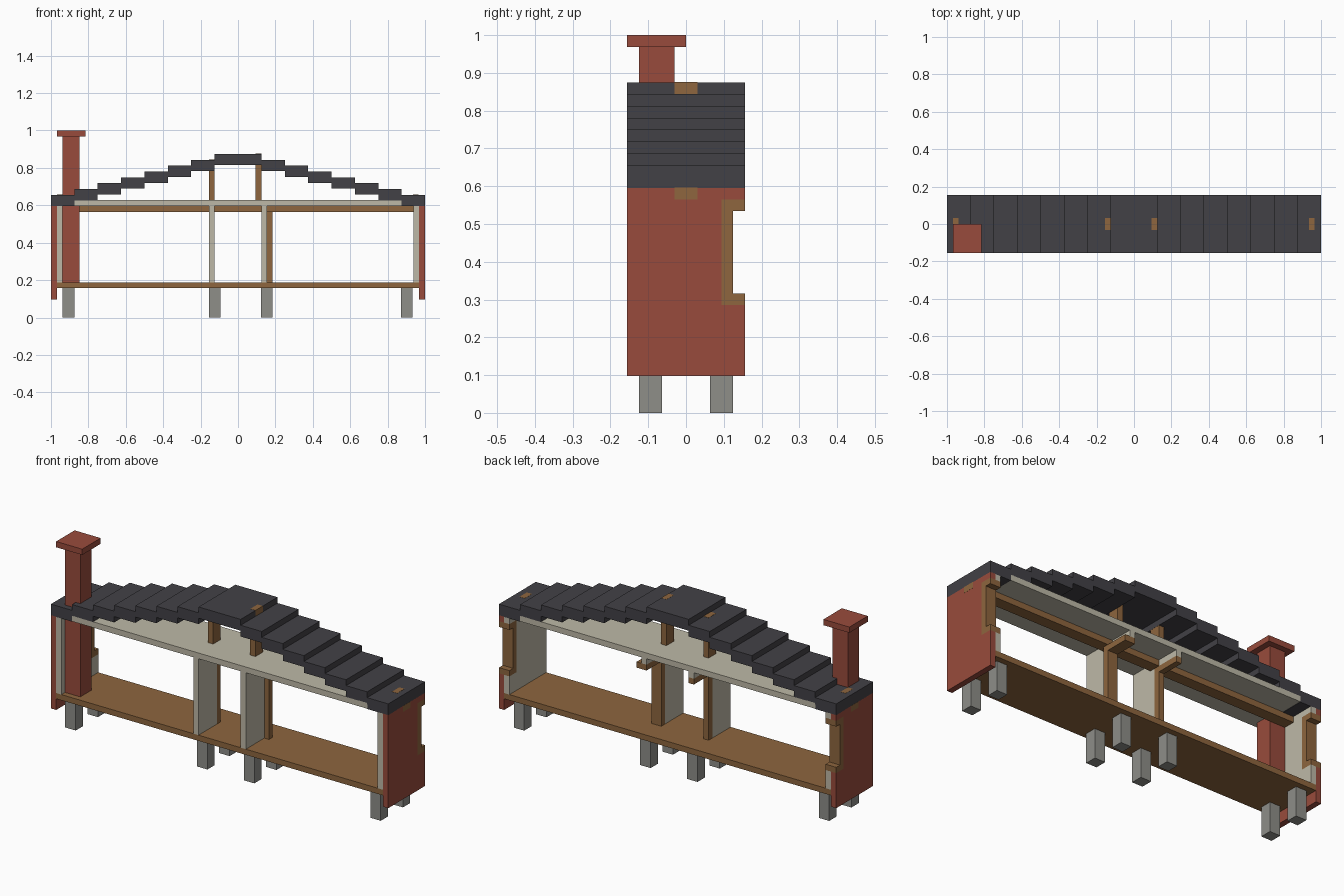
import bpy, bmesh

cube = bpy.data.objects.get("Cube")
if cube:
    bpy.data.objects.remove(cube, do_unlink=True)


def material(name, rgb):
    lin = [((c / 255 + 0.055) / 1.055) ** 2.4 for c in rgb] + [1]
    m = bpy.data.materials.new(name)
    m.use_nodes = True
    m.diffuse_color = lin
    bsdf = next(n for n in m.node_tree.nodes if n.type == 'BSDF_PRINCIPLED')
    bsdf.inputs["Base Color"].default_value = lin
    bsdf.inputs["Roughness"].default_value = 0.9
    return m


SLATE = material("dark_slate", (66, 65, 70))
BRICK = material("red_brick", (153, 75, 60))
WOOD = material("brown_wood", (142, 102, 62))
CREAM = material("cream_plaster", (190, 185, 167))
STONE = material("grey_stone", (142, 142, 137))


def make_object(name, bm, mat):
    bmesh.ops.recalc_face_normals(bm, faces=bm.faces)
    me = bpy.data.meshes.new(name)
    bm.to_mesh(me)
    bm.free()
    me.materials.append(mat)
    ob = bpy.data.objects.new(name, me)
    bpy.context.collection.objects.link(ob)
    return ob


def boxes(name, mat, *ranges):
    """Each range is ((x0, x1), (y0, y1), (z0, z1))."""
    bm = bmesh.new()
    for r in ranges:
        for v in bmesh.ops.create_cube(bm, size=1)["verts"]:
            v.co = [lo + (c + 0.5) * (hi - lo) for c, (lo, hi) in zip(v.co, r)]
    return make_object(name, bm, mat)


def slab(name, mat, x0, x1, profile):
    """Extrude a (y, z) outline from x0 to x1."""
    bm = bmesh.new()
    face = bm.faces.new([bm.verts.new((x0, y, z)) for y, z in profile])
    new = bmesh.ops.extrude_face_region(bm, geom=[face])["geom"]
    bmesh.ops.translate(bm, vec=(x1 - x0, 0, 0),
                        verts=[v for v in new if isinstance(v, bmesh.types.BMVert)])
    return make_object(name, bm, mat)


D = 0.156                       # half depth of the house
FLOOR, EAVES = 0.1875, 0.597    # floor top and wall top
W0, W1 = 0.285, 0.565           # window frame bottom and top
T = 0.031                       # board thickness

# Stepped roof: mirrored tiles rising to a wide ridge tile
tiles = []
for i in range(7):
    a, b, top = 1 - 0.125 * i, 0.875 - 0.125 * i, 0.656 + 0.03125 * i
    for lo, hi in ((b, a), (-a, -b)):
        tiles.append(((lo, hi), (-D, D), (top - 0.0605, top)))
tiles.append(((-0.125, 0.125), (-D, D), (0.8145, 0.875)))
boxes("roof_tiles", SLATE, *tiles)

# Floor, ceiling and the beam under the ceiling
boxes("floor", WOOD, ((-0.969, 0.969), (-D, D), (0.157, FLOOR)))
boxes("ceiling", CREAM, ((-0.876, 0.876), (-D, D), (EAVES, 0.628)))
boxes("ceiling_beam", WOOD, ((-1.0005, 1.0005), (-T, T), (W1, EAVES)))

# Stone piers
boxes("foundation_piers", STONE,
      *[((x - T, x + T), (y - T, y + T), (0, 0.158))
        for x in (-0.906, -0.125, 0.153, 0.903) for y in (-0.094, 0.094)])


# End walls: brick outside, plaster inside, notched for the open window
def end_wall(z0):
    return [(-D, z0), (D, z0), (D, W0), (0.094, W0), (0.094, W1),
            (D, W1), (D, EAVES), (-D, EAVES)]


frame = [(0.094, W0), (D, W0), (D, W0 + T), (0.124, W0 + T),
         (0.124, W1 - T), (D, W1 - T), (D, W1), (0.094, W1)]
for s, side in ((1, "left"), (-1, "right")):
    slab(f"{side}_brick_wall", BRICK, s * 0.969, s * 1.0, end_wall(0.097))
    slab(f"{side}_plaster_wall", CREAM, s * 0.938, s * 0.969, end_wall(FLOOR))
    slab(f"{side}_window_frame", WOOD, s * 0.938, s * 1.0, frame)

# Inner partitions with a door frame towards the back
partition = [(-D, FLOOR), (0, FLOOR), (0, W1), (D, W1), (D, EAVES), (-D, EAVES)]
door = [(0, FLOOR), (T, FLOOR), (T, W1 - T), (D, W1 - T), (D, W1), (0, W1)]
for side, x0, x1, door_x1 in (("left", 0.125, 0.156, 0.184),
                              ("right", -0.156, -0.125, -0.125)):
    slab(f"{side}_partition", CREAM, x0, x1, partition)
    slab(f"{side}_door_frame", WOOD, x0, door_x1, door)

# Roof posts, their ends just showing through the tiles
boxes("roof_posts", WOOD,
      ((-0.156, -0.1255), (-T, T), (0.628, 0.8445)),
      ((0.094, 0.1255), (-T, T), (0.628, 0.8757)),
      ((-0.969, -0.938), (-T, T), (EAVES, 0.6567)),
      ((0.935, 0.966), (-T, T), (EAVES, 0.6567)))

# Chimney stack and cap
boxes("chimney", BRICK,
      ((-0.938, -0.848), (-0.125, -T), (FLOOR, 0.97)),
      ((-0.969, -0.815), (-D, 0), (0.969, 1.0)))
